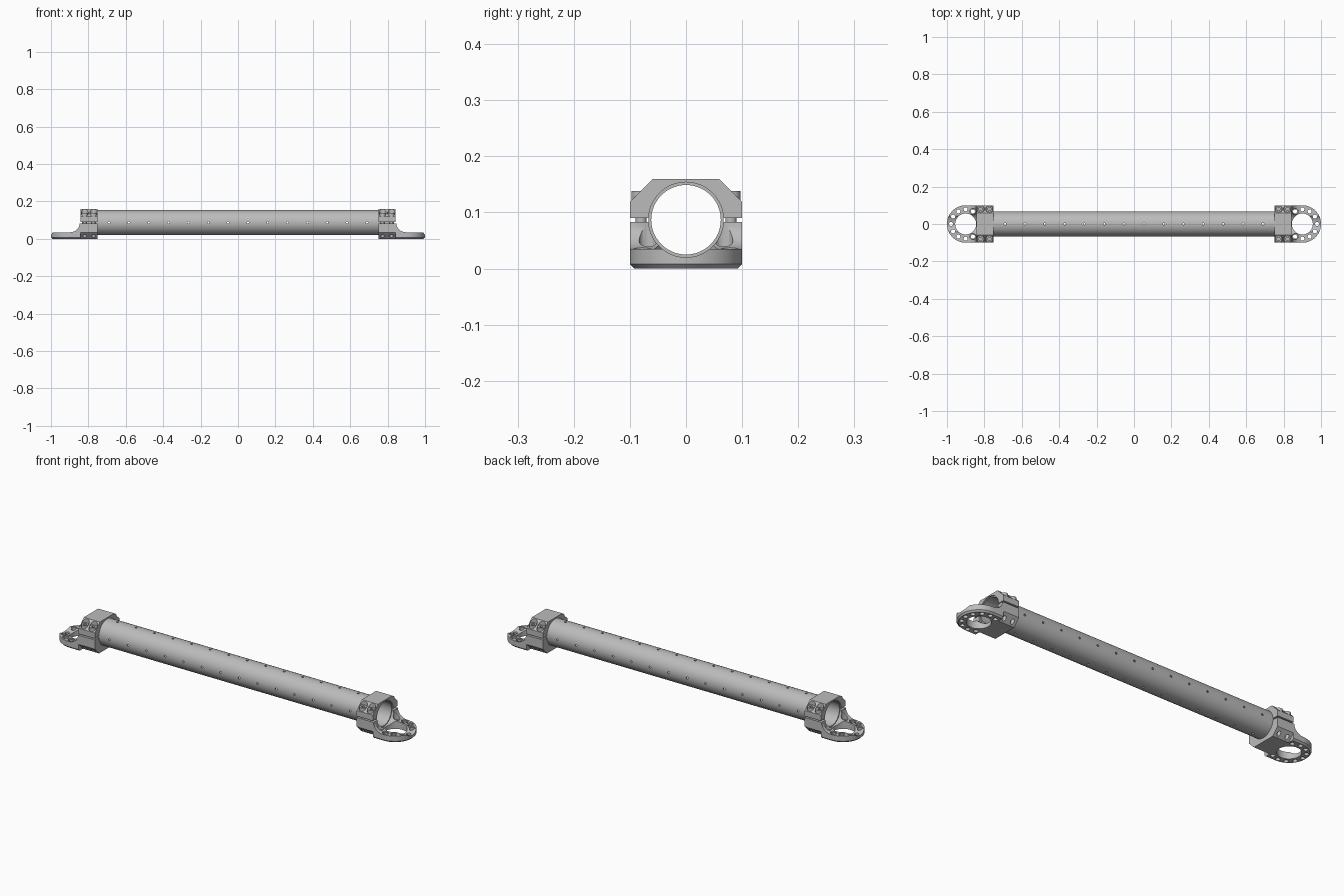
import bpy, bmesh, math
from mathutils import Matrix, Vector

if "Cube" in bpy.data.objects:
    bpy.data.objects.remove(bpy.data.objects["Cube"], do_unlink=True)

AXIS_Z, TUBE_R, BORE_R = 0.087, 0.067, 0.062   # tube axis height and radii
FOOT_X, FOOT_TOP = 0.9, 0.035                  # foot ring centre and thickness
CLAMP_IN, CLAMP_OUT = 0.75, 0.842              # clamp extent along x
BOLTS = [(x, y) for x in (0.773, 0.82) for y in (-0.08, 0.08)]


def material(name, value):
    m = bpy.data.materials.new(name)
    m.use_nodes = True
    colour = (value, value, value, 1)
    m.diffuse_color = colour
    m.node_tree.nodes["Principled BSDF"].inputs["Base Color"].default_value = colour
    return m


grey = material("metal grey", 0.5)


def make(name, bm):
    bmesh.ops.recalc_face_normals(bm, faces=bm.faces)
    mesh = bpy.data.meshes.new(name)
    bm.to_mesh(mesh)
    bm.free()
    ob = bpy.data.objects.new(name, mesh)
    bpy.context.collection.objects.link(ob)
    mesh.materials.append(grey)
    return ob


def add_rod(bm, start, end, radius, sides=24):
    start, end = Vector(start), Vector(end)
    turn = (end - start).to_track_quat('Z', 'Y').to_matrix().to_4x4()
    bmesh.ops.create_cone(bm, cap_ends=True, segments=sides, radius1=radius, radius2=radius,
                          depth=(end - start).length,
                          matrix=Matrix.Translation((start + end) / 2) @ turn)


def rods(name, specs, sides=24):
    bm = bmesh.new()
    for start, end, radius in specs:
        add_rod(bm, start, end, radius, sides)
    return make(name, bm)


def prism(name, points, direction):
    """Extrude a closed outline along a direction."""
    bm = bmesh.new()
    face = bm.faces.new([bm.verts.new(p) for p in points])
    new = bmesh.ops.extrude_face_region(bm, geom=[face])["geom"]
    bmesh.ops.translate(bm, vec=direction, verts=[v for v in new if isinstance(v, bmesh.types.BMVert)])
    return make(name, bm)


def boolean(ob, cutter, operation='DIFFERENCE'):
    mod = ob.modifiers.new("cut", 'BOOLEAN')
    mod.operation, mod.object, mod.solver = operation, cutter, 'EXACT'
    bpy.context.view_layer.objects.active = ob
    bpy.ops.object.modifier_apply(modifier=mod.name)
    bpy.data.objects.remove(cutter, do_unlink=True)


def smooth(ob):
    bpy.ops.object.select_all(action='DESELECT')
    ob.select_set(True)
    bpy.context.view_layer.objects.active = ob
    bpy.ops.object.shade_smooth_by_angle(angle=math.radians(30))


def upright(x, y, z0, z1, r):
    return ((x, y, z0), (x, y, z1), r)


def bore():
    return rods("bore", [((0.7, 0, AXIS_Z), (1.1, 0, AXIS_Z), TUBE_R)], 48)


# Hollow tube with four rows of small holes
tube = rods("tube", [((-0.835, 0, AXIS_Z), (0.835, 0, AXIS_Z), TUBE_R)], 48)
boolean(tube, rods("tube_bore", [((-1, 0, AXIS_Z), (1, 0, AXIS_Z), BORE_R)], 48))
holes = []
for i in range(14):
    x = (i - 6.5) * 0.106
    for dy, dz in ((1, 0), (-1, 0), (0, 1), (0, -1)):
        holes.append(((x, dy * 0.05, AXIS_Z + dz * 0.05), (x, dy * 0.08, AXIS_Z + dz * 0.08), 0.0055))
boolean(tube, rods("tube_holes", holes, 12))
smooth(tube)

# Upper clamp half: chamfered block, counterbored for the bolts
half = [(0.1, 0.09), (0.1, 0.119), (0.059, 0.16)]
outline = half + [(-y, z) for y, z in reversed(half)]
cap = prism("clamp_cap", [(CLAMP_IN, y, z) for y, z in outline], (CLAMP_OUT - CLAMP_IN, 0, 0))
boolean(cap, bore())
boolean(cap, rods("counterbores", [upright(x, y, 0.12, 0.2, 0.02) for x, y in BOLTS]))
smooth(cap)

# Lower clamp half and foot: side profile with a concave sweep, trimmed to a rounded plan
sweep = [(0.9 - 0.054 * math.cos(a), 0.083 - 0.048 * math.sin(a))
         for a in (math.pi / 2 * i / 10 for i in range(11))]
side = [(CLAMP_IN, 0), (CLAMP_IN, 0.083)] + sweep + [(1.01, FOOT_TOP), (1.01, 0)]
foot = prism("clamp_foot", [(x, -0.11, z) for x, z in side], (0, 0.22, 0))


def plan(inset):
    r = 0.1 - inset
    arc = [(FOOT_X + r * math.cos(a), r * math.sin(a))
           for a in (math.pi * (i / 32 - 0.5) for i in range(33))]
    return [(0.7, -r)] + arc + [(0.7, r)]


bm = bmesh.new()
rings = [[bm.verts.new((x, y, z)) for x, y in plan(inset)]
         for z, inset in ((0, 0.008), (0.008, 0), (0.2, 0))]
for low, high in zip(rings, rings[1:]):
    for i in range(len(low)):
        j = (i + 1) % len(low)
        bm.faces.new((low[i], low[j], high[j], high[i]))
bm.faces.new(rings[0])
bm.faces.new(rings[-1])
boolean(foot, make("plan_trim", bm), 'INTERSECT')

# Slanted lower edges of the clamp, then its bore and the ring opening
for s in (-1, 1):
    wedge = [(0.7, s * y, z) for y, z in ((0.06, -0.005), (0.105, 0.04), (0.12, -0.005))]
    boolean(foot, prism("edge_cut", wedge, (CLAMP_OUT - 0.7, 0, 0)))
boolean(foot, bore())
boolean(foot, rods("ring_opening", [upright(FOOT_X, 0, -0.1, 0.2, 0.056)], 48))

# Screw holes round the foot, with clearance above them, and bolt holes underneath
ring = [(FOOT_X + 0.078 * math.cos(a), 0.078 * math.sin(a))
        for a in (math.radians(30 * i) for i in range(-4, 5))]
boolean(foot, rods("screw_holes", [upright(x, y, -0.1, 0.2, 0.011) for x, y in ring]))
boolean(foot, rods("screw_clearance", [upright(x, y, FOOT_TOP - 0.004, 0.2, 0.016) for x, y in ring]))
boolean(foot, rods("bolt_holes", [upright(x, y, -0.1, 0.035, 0.009) for x, y in BOLTS]))
smooth(foot)

# Clamp bolts with hexagon sockets
bolts = rods("clamp_bolts", [upright(x, y, 0.04, 0.122, 0.01) for x, y in BOLTS])
heads = rods("bolt_heads", [upright(x, y, 0.119, 0.138, 0.0175) for x, y in BOLTS])
boolean(heads, rods("sockets", [upright(x, y, 0.128, 0.2, 0.009) for x, y in BOLTS], 6))
smooth(bolts)
smooth(heads)

# Same fittings at the opposite end
for ob in (cap, foot, bolts, heads):
    twin = ob.copy()
    twin.name = "right_" + ob.name
    ob.name = "left_" + ob.name
    twin.rotation_euler.z = math.pi
    bpy.context.collection.objects.link(twin)
